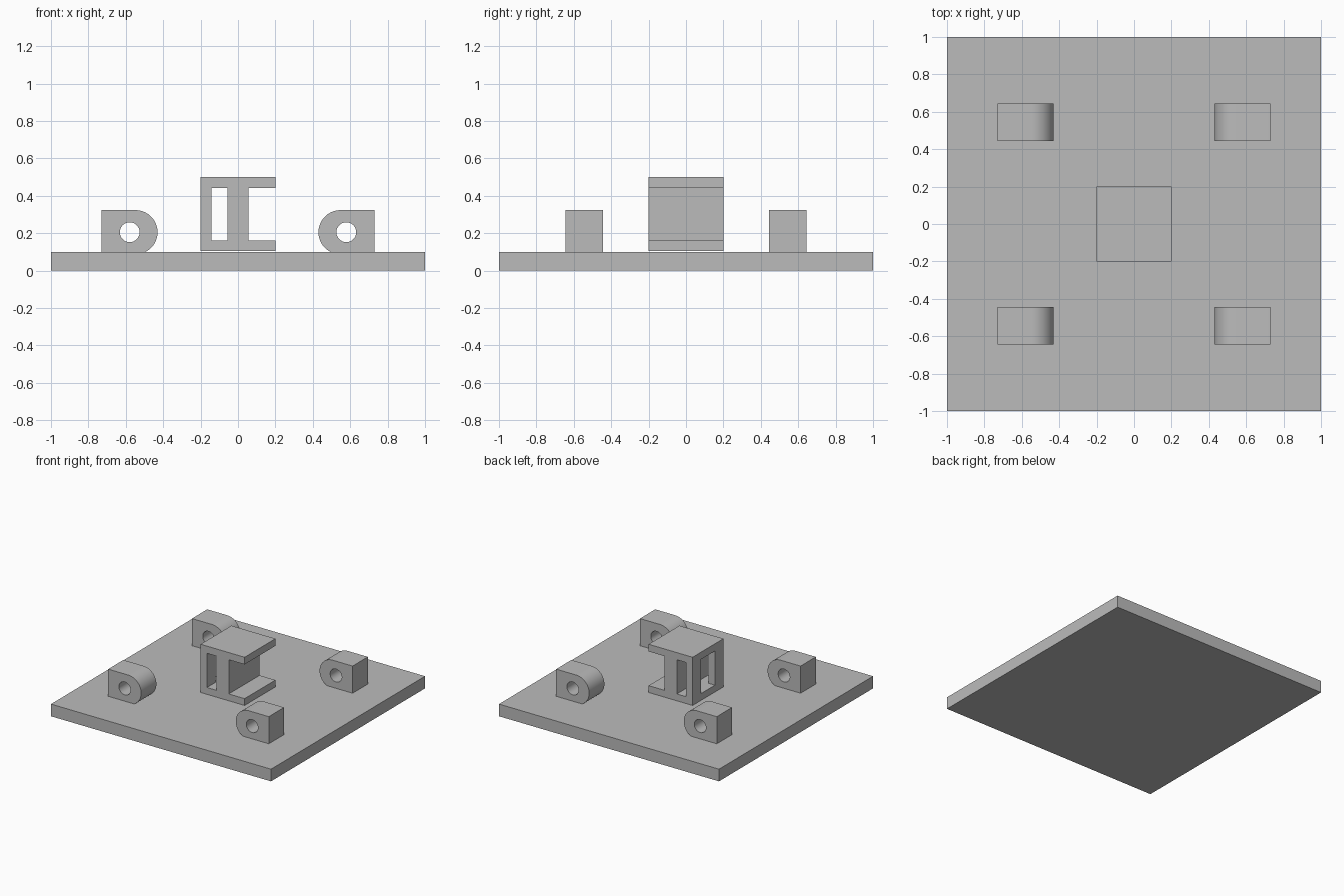
import bpy, bmesh
from math import sin, cos, pi, radians

if "Cube" in bpy.data.objects:
    bpy.data.objects.remove(bpy.data.objects["Cube"], do_unlink=True)

grey = bpy.data.materials.new("plain grey")
grey.use_nodes = True
colour = (0.5, 0.5, 0.5, 1)
grey.diffuse_color = colour
grey.node_tree.nodes["Principled BSDF"].inputs["Base Color"].default_value = colour


def prism(name, outline, y0, y1):
    """Extrude an (x, z) outline from y0 to y1."""
    bm = bmesh.new()
    face = bm.faces.new([bm.verts.new((x, y0, z)) for x, z in outline])
    top = bmesh.ops.extrude_face_region(bm, geom=[face])["geom"]
    moved = [v for v in top if isinstance(v, bmesh.types.BMVert)]
    bmesh.ops.translate(bm, verts=moved, vec=(0, y1 - y0, 0))
    bmesh.ops.recalc_face_normals(bm, faces=bm.faces)
    mesh = bpy.data.meshes.new(name)
    bm.to_mesh(mesh)
    bm.free()
    mesh.materials.append(grey)
    obj = bpy.data.objects.new(name, mesh)
    bpy.context.collection.objects.link(obj)
    return obj


def box(name, x0, x1, y0, y1, z0, z1):
    return prism(name, [(x0, z0), (x1, z0), (x1, z1), (x0, z1)], y0, y1)


def activate(obj):
    bpy.ops.object.select_all(action="DESELECT")
    obj.select_set(True)
    bpy.context.view_layer.objects.active = obj


def cut(obj, cutter):
    """Subtract the cutter, then remove it."""
    mod = obj.modifiers.new("cut", "BOOLEAN")
    mod.operation = "DIFFERENCE"
    mod.solver = "EXACT"
    mod.object = cutter
    activate(obj)
    bpy.ops.object.modifier_apply(modifier=mod.name)
    bpy.data.objects.remove(cutter, do_unlink=True)


def arc(cx, cz, r, start, end, steps):
    angles = [start + (end - start) * i / steps for i in range(steps + 1)]
    return [(cx + r * cos(a), cz + r * sin(a)) for a in angles]


# Base plate
box("base_plate", -1, 1, -1, 1, 0, 0.1)

# Central bracket: open channel, through slot and window in the side wall
bracket = box("central_bracket", -0.2, 0.2, -0.2, 0.2, 0.104, 0.5)
cut(bracket, box("channel_cutter", 0.056, 0.3, -0.3, 0.3, 0.16, 0.441))
cut(bracket, box("slot_cutter", -0.142, -0.057, -0.3, 0.3, 0.16, 0.441))
cut(bracket, box("window_cutter", -0.3, -0.1, -0.09, 0.09, 0.16, 0.441))

# Four lugs, rounded towards the middle, each with a pin hole
AXIS_Z, RADIUS = 0.205, 0.118
for side, sx in (("left", 1), ("right", -1)):
    for end, sy in (("front", -1), ("back", 1)):
        profile = arc(0.548, AXIS_Z, RADIUS, pi / 2, 3 * pi / 2, 32)
        profile += [(0.73, AXIS_Z - RADIUS), (0.73, AXIS_Z + RADIUS)]
        y0, y1 = sorted((sy * 0.445, sy * 0.643))
        lug = prism(f"{end}_{side}_lug", [(sx * x, z) for x, z in profile], y0, y1)
        hole = arc(sx * 0.579, AXIS_Z, 0.053, 0, 2 * pi, 40)[:-1]
        cut(lug, prism("hole_cutter", hole, y0 - 0.1, y1 + 0.1))
        activate(lug)
        bpy.ops.object.shade_smooth_by_angle(angle=radians(30))
